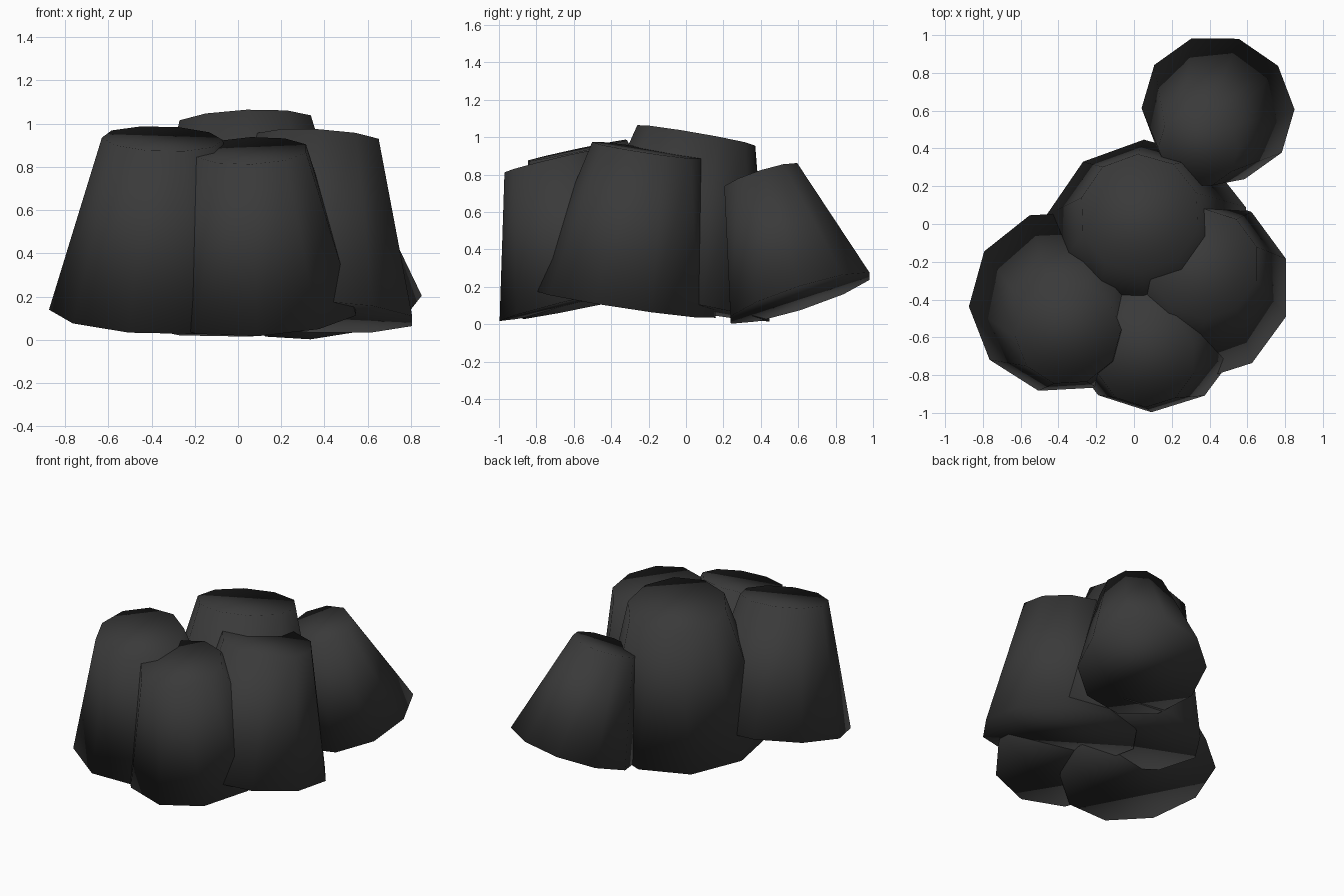
import bpy, bmesh
from math import cos, sin, radians, tau
from mathutils import Vector

cube = bpy.data.objects.get("Cube")
if cube:
    bpy.data.objects.remove(cube, do_unlink=True)

# Dark stone colour
stone = bpy.data.materials.new("dark_stone")
stone.use_nodes = True
colour = (0.042, 0.042, 0.042, 1)
stone.diffuse_color = colour
stone.node_tree.nodes["Principled BSDF"].inputs["Base Color"].default_value = colour

SIDES = 10


def boulder(name, base, base_radius, top, top_radius, turn):
    """Leaning tapered block whose end caps are square to its axis."""
    base, top = Vector(base), Vector(top)
    lean = Vector((0, 0, 1)).rotation_difference(top - base)
    bm = bmesh.new()

    def ring(centre, radius):
        angles = [radians(turn) + tau * i / SIDES for i in range(SIDES)]
        return [bm.verts.new(centre + lean @ Vector((radius * cos(a), radius * sin(a), 0)))
                for a in angles]

    low, high = ring(base, base_radius), ring(top, top_radius)
    for i in range(SIDES):
        j = (i + 1) % SIDES
        bm.faces.new((low[i], low[j], high[j], high[i]))
    bm.faces.new(high)
    bm.faces.new(low[::-1])
    # The whole block is softly shaded, caps included
    for face in bm.faces:
        face.smooth = True
    mesh = bpy.data.meshes.new(name)
    bm.to_mesh(mesh)
    bm.free()
    mesh.materials.append(stone)
    obj = bpy.data.objects.new(name, mesh)
    bpy.context.collection.objects.link(obj)
    return obj


# Cluster of five overlapping boulders
boulder("back_boulder", (0.445, 0.61, 0.14), 0.41, (0.34, 0.40, 0.79), 0.215, 1)
boulder("centre_boulder", (0.07, -0.10, 0.11), 0.555, (0.03, 0.055, 1.01), 0.32, 20)
boulder("right_boulder", (-0.375, -0.41, 0.13), 0.50, (-0.35, -0.58, 0.93), 0.28, 3)
boulder("front_boulder", (0.09, -0.53, 0.13), 0.48, (0.06, -0.71, 0.875), 0.268, 18)
boulder("left_boulder", (0.33, -0.335, 0.11), 0.50, (0.37, -0.21, 0.93), 0.295, 18)
